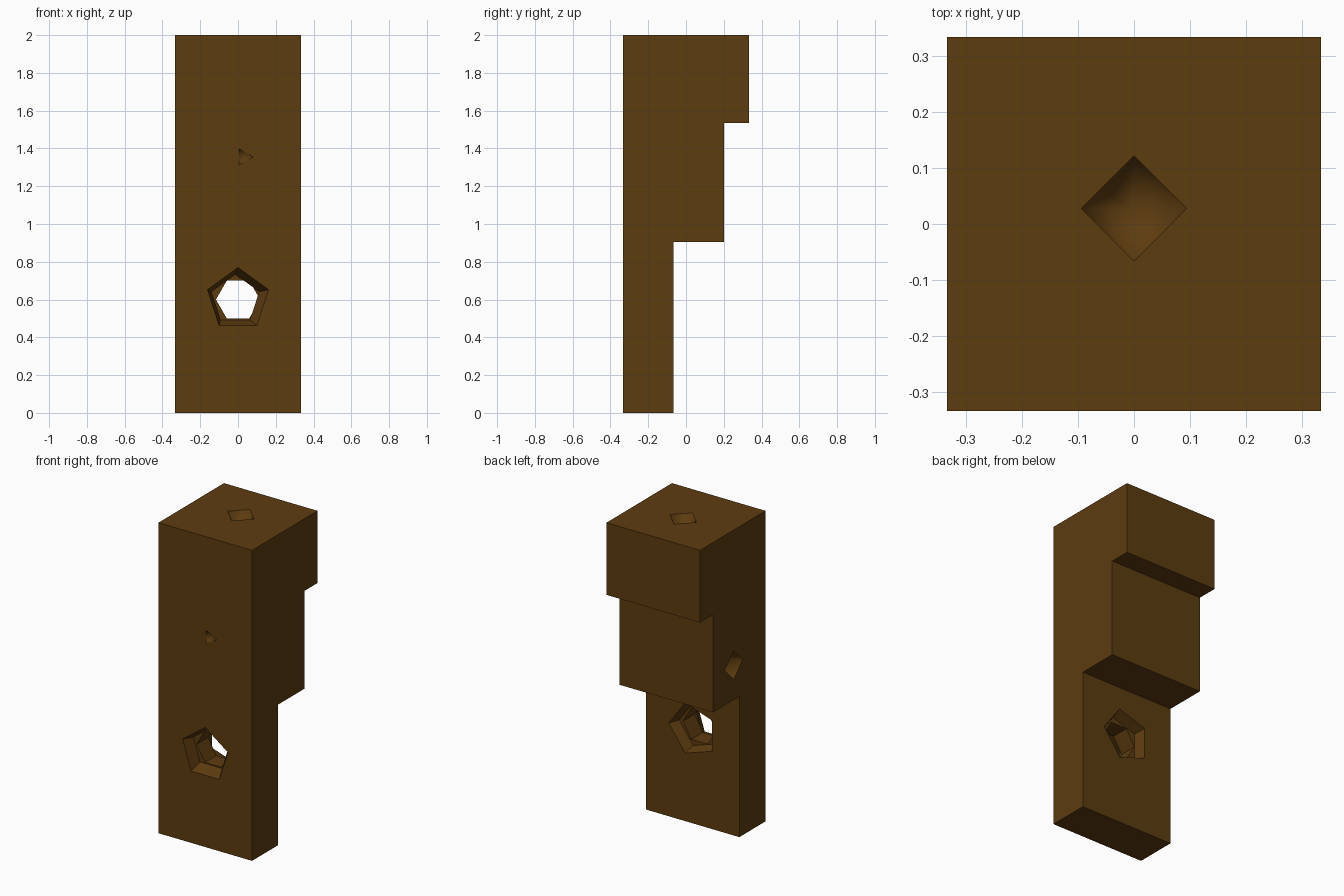
import bpy, bmesh
from math import cos, sin, radians
from mathutils import Vector

if "Cube" in bpy.data.objects:
    bpy.data.objects.remove(bpy.data.objects["Cube"])

H = 1 / 3
X, Y, Z = Vector((1, 0, 0)), Vector((0, 1, 0)), Vector((0, 0, 1))


def finish(bm, name, smooth=False):
    bmesh.ops.recalc_face_normals(bm, faces=bm.faces)
    for f in bm.faces:
        f.smooth = smooth
    mesh = bpy.data.meshes.new(name)
    bm.to_mesh(mesh)
    bm.free()
    ob = bpy.data.objects.new(name, mesh)
    bpy.context.collection.objects.link(ob)
    return ob


# stepped block: side profile extruded across the width
bm = bmesh.new()
profile = [(-H, 0), (-0.067, 0), (-0.067, 0.905), (0.2, 0.905),
           (0.2, 1.535), (H, 1.535), (H, 2), (-H, 2)]
face = bm.faces.new([bm.verts.new((-H, y, z)) for y, z in profile])
out = bmesh.ops.extrude_face_region(bm, geom=[face])
bmesh.ops.translate(bm, vec=(2 * H, 0, 0),
                    verts=[v for v in out["geom"] if isinstance(v, bmesh.types.BMVert)])
block = finish(bm, "stepped_block")

mat = bpy.data.materials.new("brown")
mat.diffuse_color = (0.11, 0.045, 0.005, 1)
mat.use_nodes = True
mat.node_tree.nodes["Principled BSDF"].inputs["Base Color"].default_value = mat.diffuse_color
block.data.materials.append(mat)


def drill(name, sides, start, u, v, inward, r1, r2, depth, turn=0, shift=0, lead=0.02):
    """Cut a tapered polygonal hole; r2 = 0 gives a pointed pit."""
    bm = bmesh.new()

    def ring(t):
        k = t / depth
        r = r1 + (r2 - r1) * k
        c = Vector(start) + inward * t + u * shift * k
        angles = [radians(turn + 360 * i / sides) for i in range(sides)]
        return [bm.verts.new(c + (u * cos(a) + v * sin(a)) * r) for a in angles]

    a = ring(-lead)
    bm.faces.new(a)
    if r2:
        b = ring(depth)
        bm.faces.new(b)
    else:
        tip = bm.verts.new(Vector(start) + inward * depth)
    for i in range(sides):
        j = (i + 1) % sides
        bm.faces.new((a[i], a[j], b[j], b[i]) if r2 else (a[i], a[j], tip))
    cutter = finish(bm, name, smooth=not r2)
    cutter.hide_render = True
    cutter.data.materials.append(mat)
    mod = block.modifiers.new(name, 'BOOLEAN')
    mod.operation = 'DIFFERENCE'
    mod.solver = 'EXACT'
    mod.object = cutter
    bpy.context.view_layer.objects.active = block
    bpy.ops.object.modifier_apply(modifier=name)
    bpy.data.objects.remove(cutter)


# through hole: flared pentagon mouths front and back, six-sided bore between
drill("front_mouth", 5, (0, -H, 0.6), X, Z, Y, 0.17, 0.133, 0.08, 90, -0.015)
drill("back_mouth", 5, (0, -0.067, 0.6), X, Z, -Y, 0.17, 0.145, 0.07)
drill("bore", 6, (0, -H + 0.079, 0.6), X, Z, Y, 0.117, 0.117, 0.13, lead=0)

# pointed pits: front triangle, left diamond, top diamond
drill("front_pit", 3, (0.03, -H, 1.355), X, Z, Y, 0.051, 0, 0.06)
drill("left_pit", 4, (-H, -0.01, 1.13), Y, Z, X, 0.093, 0, 0.15)
drill("top_pit", 4, (0, 0.028, 2), X, Y, -Z, 0.094, 0, 0.15)
